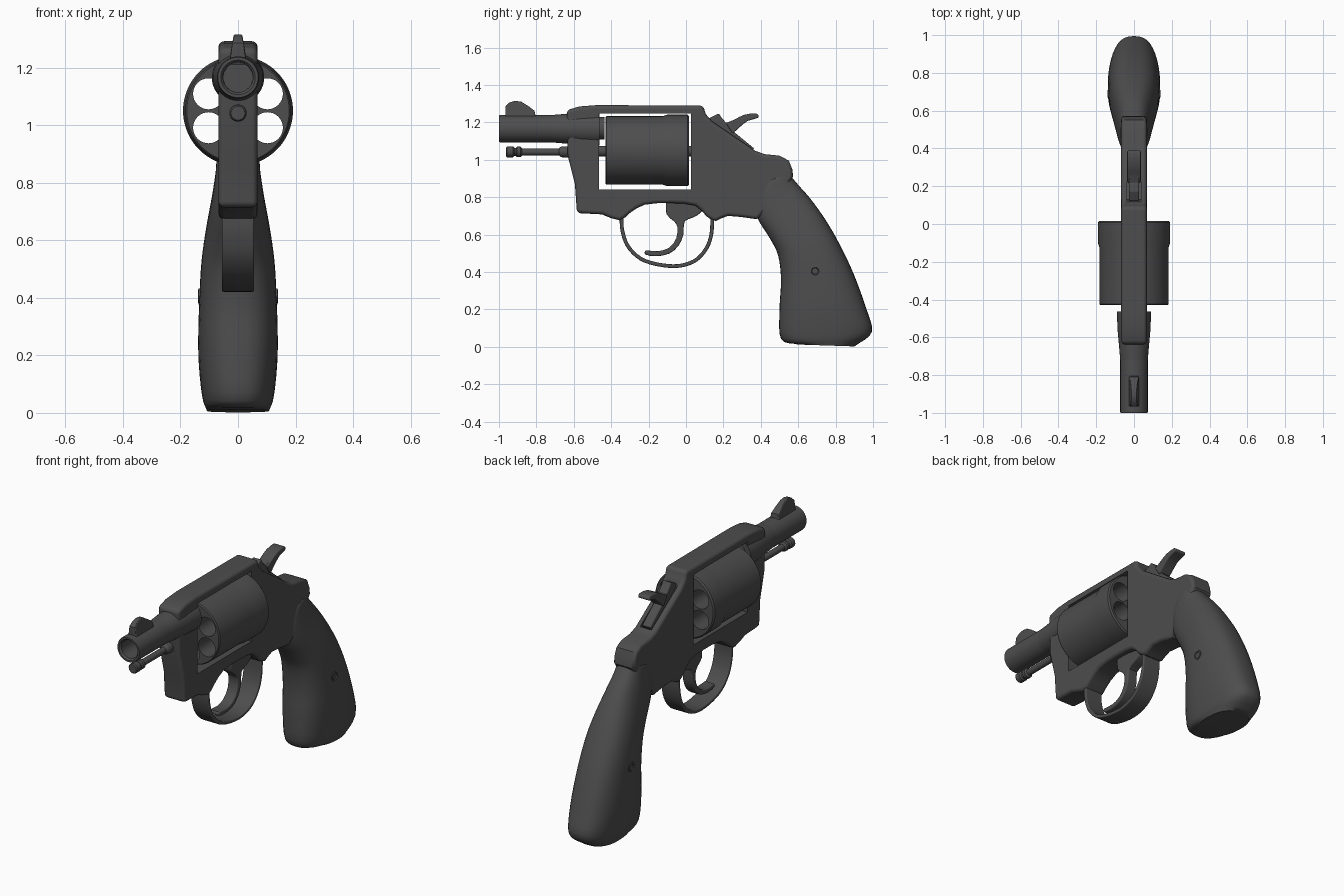
import bpy, bmesh, math
from mathutils import Vector

steel = bpy.data.materials.new("dark_steel")
steel.diffuse_color = (0.075, 0.075, 0.075, 1)


def loft(name, rings):
    """Skin closed rings of equal length and cap both ends."""
    bm = bmesh.new()
    vs = [[bm.verts.new(p) for p in r] for r in rings]
    n = len(rings[0])
    for a, b in zip(vs, vs[1:]):
        for i in range(n):
            j = (i + 1) % n
            bm.faces.new((a[i], a[j], b[j], b[i]))
    bm.faces.new(vs[0][::-1])
    bm.faces.new(vs[-1])
    bmesh.ops.recalc_face_normals(bm, faces=bm.faces)
    me = bpy.data.meshes.new(name)
    bm.to_mesh(me)
    bm.free()
    ob = bpy.data.objects.new(name, me)
    bpy.context.collection.objects.link(ob)
    me.materials.append(steel)
    return ob


def apply(ob, kind, **settings):
    m = ob.modifiers.new(kind, kind)
    for k, v in settings.items():
        setattr(m, k, v)
    bpy.context.view_layer.objects.active = ob
    bpy.ops.object.modifier_apply(modifier=m.name)


def prism(name, pts, hw, bevel=0.0):
    """Side outline (y, z) extruded to x = -hw..hw, edges rounded."""
    ob = loft(name, [[(x, y, z) for y, z in pts] for x in (-hw, hw)])
    if bevel:
        apply(ob, 'BEVEL', width=bevel, segments=3, limit_method='ANGLE',
              angle_limit=math.radians(60), use_clamp_overlap=True)
    return ob


def lathe(name, prof, zc, xc=0.0, n=48):
    """Turned part about an axis along y; profile is (radius, y)."""
    return loft(name, [[(xc + r * math.cos(2 * math.pi * i / n), y,
                         zc + r * math.sin(2 * math.pi * i / n))
                        for i in range(n)] for r, y in prof])


def cut(ob, cutter):
    apply(ob, 'BOOLEAN', object=cutter, operation='DIFFERENCE', solver='EXACT')
    bpy.data.objects.remove(cutter)


def smooth(pts, sub=4):
    """Catmull-Rom interpolation of an open list of tuples."""
    P = [Vector(p) for p in pts]
    P = [P[0] * 2 - P[1]] + P + [P[-1] * 2 - P[-2]]
    out = []
    for a, b, c, d in zip(P, P[1:], P[2:], P[3:]):
        for k in range(sub):
            t = k / sub
            out.append(0.5 * (2 * b + (c - a) * t + (2 * a - 5 * b + 4 * c - d) * t * t
                              + (3 * b - a - 3 * c + d) * t ** 3))
    return [tuple(v) for v in out + [P[-2]]]


# frame: side outline, cylinder window and hammer slot
under = smooth([(0.38, 0.682), (0.225, 0.7), (0.16, 0.672), (0.107, 0.7), (0.05, 0.755),
                (-0.08, 0.768), (-0.22, 0.76), (-0.3, 0.715), (-0.355, 0.676), (-0.45, 0.708)], 2)
frame = prism("frame", [(-0.583, 0.715), (-0.594, 0.87), (-0.632, 1.02), (-0.638, 1.265),
                        (-0.57, 1.285), (-0.48, 1.292), (0.092, 1.29), (0.105, 1.245),
                        (0.14, 1.205), (0.37, 1.048), (0.42, 1.03), (0.5, 1.022), (0.55, 0.995),
                        (0.568, 0.95), (0.573, 0.91), (0.5, 0.8)] + under, 0.068, 0.02)
cut(frame, prism("window_cutter", [(-0.465, 0.842), (0.027, 0.842), (0.027, 1.248),
                                   (-0.465, 1.248)], 0.3))
cut(frame, prism("slot_cutter", [(0.118, 1.27), (0.13, 1.14), (0.34, 1.0), (0.39, 1.09)], 0.036))

# barrel with bore, thick root and rear cone
lathe("barrel", [(0.05, -0.55), (0.052, -0.99), (0.06, -1), (0.07, -1), (0.073, -0.994),
                 (0.073, -0.6)], 1.166)
lathe("barrel_root", [(0.073, -0.72), (0.078, -0.66), (0.087, -0.56), (0.091, -0.462)], 1.166)
lathe("barrel_rear_cone", [(0.06, -0.48), (0.06, -0.436)], 1.168)

# front sight, narrowing upward
sight = prism("front_sight", [(-0.965, 1.21), (-0.965, 1.285), (-0.945, 1.305), (-0.915, 1.315),
                              (-0.88, 1.31), (-0.84, 1.285), (-0.81, 1.262), (-0.8, 1.21)],
              0.029, 0.006)
for v in sight.data.vertices:
    v.co.x *= 1 - 0.5 * max(0, (v.co.z - 1.235) / 0.08)

# cylinder with six through chambers, rear band and axle
cyl = lathe("cylinder", [(0.178, -0.43), (0.183, -0.424), (0.183, -0.125), (0.191, -0.1),
                         (0.191, 0.008), (0.184, 0.016)], 1.05, n=72)
for i in range(6):
    a = math.radians(30 + 60 * i)
    cut(cyl, lathe("chamber_cutter", [(0.054, -0.6), (0.054, 0.2)],
                   1.05 + 0.118 * math.sin(a), 0.118 * math.cos(a), 32))
lathe("cylinder_axle", [(0.028, -0.48), (0.028, 0.04)], 1.046, n=24)

# ejector rod with grooved head and collar
lathe("ejector_rod", [(0.024, -0.962), (0.029, -0.956), (0.029, -0.925), (0.022, -0.918),
                      (0.022, -0.91), (0.028, -0.904), (0.028, -0.884), (0.018, -0.876),
                      (0.018, -0.68), (0.026, -0.672), (0.03, -0.66), (0.03, -0.6)], 1.042, n=24)

# trigger guard: flat strip following a curved path
path = smooth([(-0.345, 0.71), (-0.34, 0.62), (-0.305, 0.53), (-0.22, 0.46), (-0.07, 0.431),
               (0.04, 0.456), (0.105, 0.52), (0.135, 0.6), (0.142, 0.71)], 5)
outer, inner = [], []
for i, p in enumerate(path):
    d = (Vector(path[min(i + 1, len(path) - 1)]) - Vector(path[max(i - 1, 0)])).normalized()
    nrm = Vector((d.y, -d.x)) * 0.01
    outer.append(tuple(Vector(p) + nrm))
    inner.append(tuple(Vector(p) - nrm))
prism("trigger_guard", outer + inner[::-1], 0.056, 0.006)

# trigger
prism("trigger", smooth([(-0.105, 0.79), (-0.105, 0.71), (-0.065, 0.672), (-0.046, 0.64),
                         (-0.052, 0.58), (-0.09, 0.53), (-0.15, 0.511), (-0.215, 0.515),
                         (-0.217, 0.493), (-0.16, 0.484), (-0.09, 0.498), (-0.04, 0.54),
                         (-0.014, 0.6), (-0.008, 0.67), (0.04, 0.692), (0.085, 0.725),
                         (0.09, 0.79)], 2), 0.032, 0.007)

# hammer body and wider thumb spur
prism("hammer", [(0.122, 1.222), (0.175, 1.248), (0.19, 1.225), (0.215, 1.197), (0.26, 1.215),
                 (0.29, 1.185), (0.255, 1.15), (0.365, 1.06), (0.33, 1.02), (0.14, 1.14)],
      0.027, 0.006)
prism("hammer_spur", smooth([(0.215, 1.192), (0.26, 1.215), (0.31, 1.24), (0.375, 1.248),
                             (0.388, 1.225), (0.33, 1.208), (0.285, 1.172), (0.25, 1.14)], 2),
      0.036, 0.008)

# grip: lofted rounded sections (front y, z, back y, z, half width)
sections = [(0.6, 0.012, 0.9, 0.002, 0.108), (0.508, 0.042, 0.993, 0.078, 0.125),
            (0.5, 0.2, 0.962, 0.21, 0.138), (0.508, 0.36, 0.892, 0.4, 0.135),
            (0.492, 0.49, 0.815, 0.56, 0.127), (0.448, 0.58, 0.745, 0.68, 0.112),
            (0.382, 0.69, 0.668, 0.788, 0.092), (0.366, 0.79, 0.605, 0.86, 0.079),
            (0.4, 0.87, 0.57, 0.9, 0.074), (0.45, 0.9, 0.552, 0.912, 0.07)]


def spow(v, e=0.8):
    return math.copysign(abs(v) ** e, v)


rings = []
for fy, fz, by, bz, hw in smooth(sections, 4):
    ring = []
    for i in range(40):
        t = 2 * math.pi * i / 40
        c = spow(math.cos(t)) / 2
        ring.append((hw * spow(math.sin(t)), (fy + by) / 2 + c * (by - fy),
                     max(0, (fz + bz) / 2 + c * (bz - fz))))
    rings.append(ring)
loft("grip", rings)

# grip screw through both sides
screw = [[(x, 0.69 + r * math.cos(i * math.pi / 12), 0.405 + r * math.sin(i * math.pi / 12))
          for i in range(24)]
         for x, r in ((-0.134, 0.016), (-0.139, 0.02), (-0.137, 0.028), (0.137, 0.028),
                      (0.139, 0.02), (0.134, 0.016))]
loft("grip_screw", screw)

# shading
for ob in bpy.context.scene.objects:
    ob.select_set(True)
    bpy.context.view_layer.objects.active = ob
bpy.ops.object.shade_smooth_by_angle(angle=math.radians(38))
for ob in bpy.context.scene.objects:
    ob.modifiers.new("normals", 'WEIGHTED_NORMAL').keep_sharp = True
